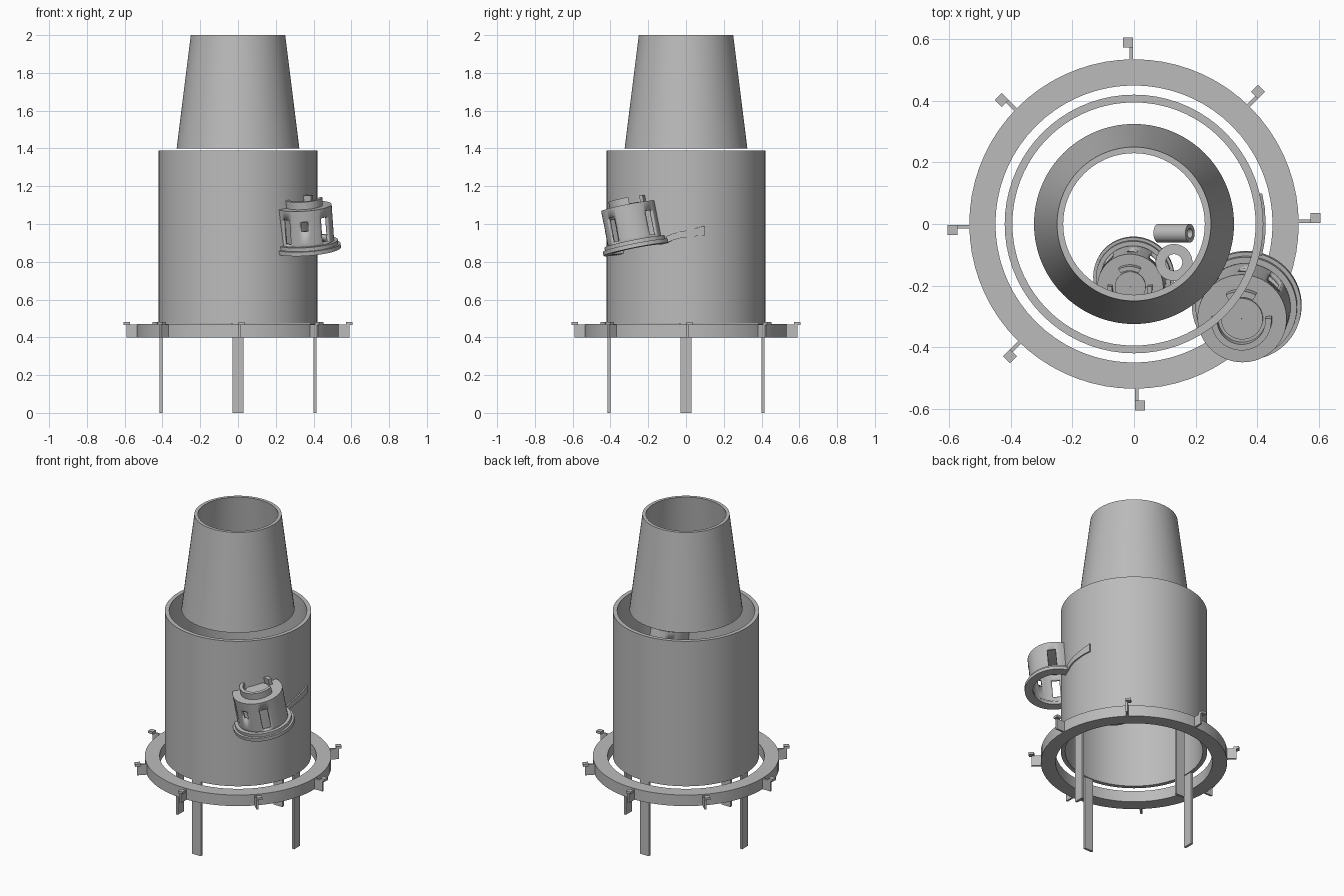
import bpy
import bmesh
from math import sin, cos, radians, tau
from mathutils import Matrix, Euler, Vector

old = bpy.data.objects.get("Cube")
if old:
    bpy.data.objects.remove(old, do_unlink=True)

GREY = (0.5, 0.5, 0.5, 1)
metal = bpy.data.materials.new("plain grey")
metal.use_nodes = True
metal.diffuse_color = GREY
metal.node_tree.nodes["Principled BSDF"].inputs["Base Color"].default_value = GREY


def finish(name, bm, matrix=None):
    bmesh.ops.recalc_face_normals(bm, faces=bm.faces)
    mesh = bpy.data.meshes.new(name)
    bm.to_mesh(mesh)
    bm.free()
    mesh.materials.append(metal)
    obj = bpy.data.objects.new(name, mesh)
    bpy.context.collection.objects.link(obj)
    if matrix is not None:
        obj.matrix_world = matrix
    bpy.ops.object.select_all(action="DESELECT")
    obj.select_set(True)
    bpy.context.view_layer.objects.active = obj
    bpy.ops.object.shade_smooth_by_angle(angle=radians(30))
    return obj


def lathe(name, profile, start=0, sweep=360, steps=72, matrix=None):
    """Turn a closed (radius, height) profile, fully or through an arc."""
    bm = bmesh.new()
    full = sweep == 360
    rings = []
    for i in range(steps if full else steps + 1):
        a = radians(start + sweep * i / steps)
        rings.append([bm.verts.new((r * cos(a), r * sin(a), z)) for r, z in profile])
    n = len(profile)
    for i in range(steps):
        p, q = rings[i], rings[(i + 1) % len(rings)]
        for j in range(n):
            k = (j + 1) % n
            bm.faces.new((p[j], q[j], q[k], p[k]))
    if not full:
        bm.faces.new(rings[0])
        bm.faces.new(rings[-1])
    return finish(name, bm, matrix)


def tube(name, inner, outer, low, high, **options):
    return lathe(name, [(inner, low), (outer, low), (outer, high), (inner, high)], **options)


def box(name, low, high, matrix=None):
    low, high = Vector(low), Vector(high)
    bm = bmesh.new()
    bmesh.ops.create_cube(bm, size=1)
    bmesh.ops.scale(bm, vec=high - low, verts=bm.verts)
    bmesh.ops.translate(bm, vec=(low + high) / 2, verts=bm.verts)
    return finish(name, bm, matrix)


def turn(degrees):
    return Matrix.Rotation(radians(degrees), 4, "Z")


def windowed_shell(name, matrix):
    """Capped cup with four tall slots and a small window front and back."""
    bm = bmesh.new()
    columns = 72
    rows = [(.145, z) for z in (.02, .055, .125, .175, .185, .235)] + [(.08, .235)]
    rings = [[bm.verts.new((r * cos(tau * i / columns), r * sin(tau * i / columns), z))
              for i in range(columns)] for r, z in rows]
    for j in range(len(rows) - 1):
        for i in range(columns):
            from_slot = (i * 5 + 2.5 - 45) % 90
            tall = j in (1, 2, 3) and min(from_slot, 90 - from_slot) < 10
            from_front = (i * 5 + 2.5 - 87.5) % 180
            small = j == 2 and min(from_front, 180 - from_front) < 6
            if not (tall or small):
                k = (i + 1) % columns
                bm.faces.new((rings[j][i], rings[j][k], rings[j + 1][k], rings[j + 1][i]))
    bm.faces.new(rings[-1])
    shell = finish(name, bm, matrix)
    wall = shell.modifiers.new("wall", "SOLIDIFY")
    wall.thickness = .015
    wall.offset = -1


def vent_unit(prefix, place, scale):
    """Tilted cup on a stepped flange, with a split collar on top."""
    m = (Matrix.Translation(place)
         @ Euler((radians(11), radians(-4), 0)).to_matrix().to_4x4()
         @ Matrix.Scale(scale, 4))
    lathe(prefix + "_flange", [(.13, 0), (.178, 0), (.178, .022), (.165, .022),
                               (.165, .042), (.13, .042)], matrix=m)
    windowed_shell(prefix + "_cup", m)
    tube(prefix + "_collar_front", .078, .098, .23, .275, start=175, sweep=190, steps=38, matrix=m)
    tube(prefix + "_collar_back", .078, .098, .23, .275, start=60, sweep=60, steps=12, matrix=m)
    tube(prefix + "_cap_disc", .001, .068, .23, .243, matrix=m)


# Chimney cone and open drum
lathe("cone", [(.325, 1.4), (.25, 2), (.23, 2), (.305, 1.4)])
tube("drum", .395, .42, .472, 1.39)

# Support ring with eight capped hooks
tube("support_ring", .45, .535, .4, .47)
for i in range(8):
    m = turn(45 * i)
    box(f"hook_arm_{i}", (.525, .003, .4), (.59, .015, .467), m)
    box(f"hook_cap_{i}", (.573, .003, .465), (.605, .035, .48), m)

# Four flat legs
for i in range(4):
    box(f"leg_{i}", (.4, -.03, 0), (.415, .03, .475), turn(90 * i))

# Side vent on the drum wall and a smaller one inside
vent_unit("side_vent", (.367, -.262, .865), 1)
vent_unit("inner_vent", (0, -.17, .82), .74)

# Curved lever hugging the drum beside the side vent
bm = bmesh.new()
sections = []
for angle, low, high in [(-14, .9, .935), (-9, .915, .95), (-4, .925, .96),
                         (0, .928, .965), (7, .935, .978), (13.5, .94, .99)]:
    a = radians(angle)
    sections.append([bm.verts.new((r * cos(a), r * sin(a), z))
                     for r, z in ((.412, low), (.428, low), (.428, high), (.412, high))])
for p, q in zip(sections, sections[1:]):
    for j in range(4):
        k = (j + 1) % 4
        bm.faces.new((p[j], q[j], q[k], p[k]))
bm.faces.new(sections[0])
bm.faces.new(sections[-1])
finish("lever", bm)

# Loose pipe fittings inside the drum
tube("upright_fitting", .027, .06, 0, .1, steps=32,
     matrix=Matrix.Translation((.13, -.125, .98)))
tube("lying_fitting", .016, .03, -.06, .06, steps=32,
     matrix=Matrix.Translation((.13, -.03, .95)) @ Matrix.Rotation(radians(60), 4, "Y"))
